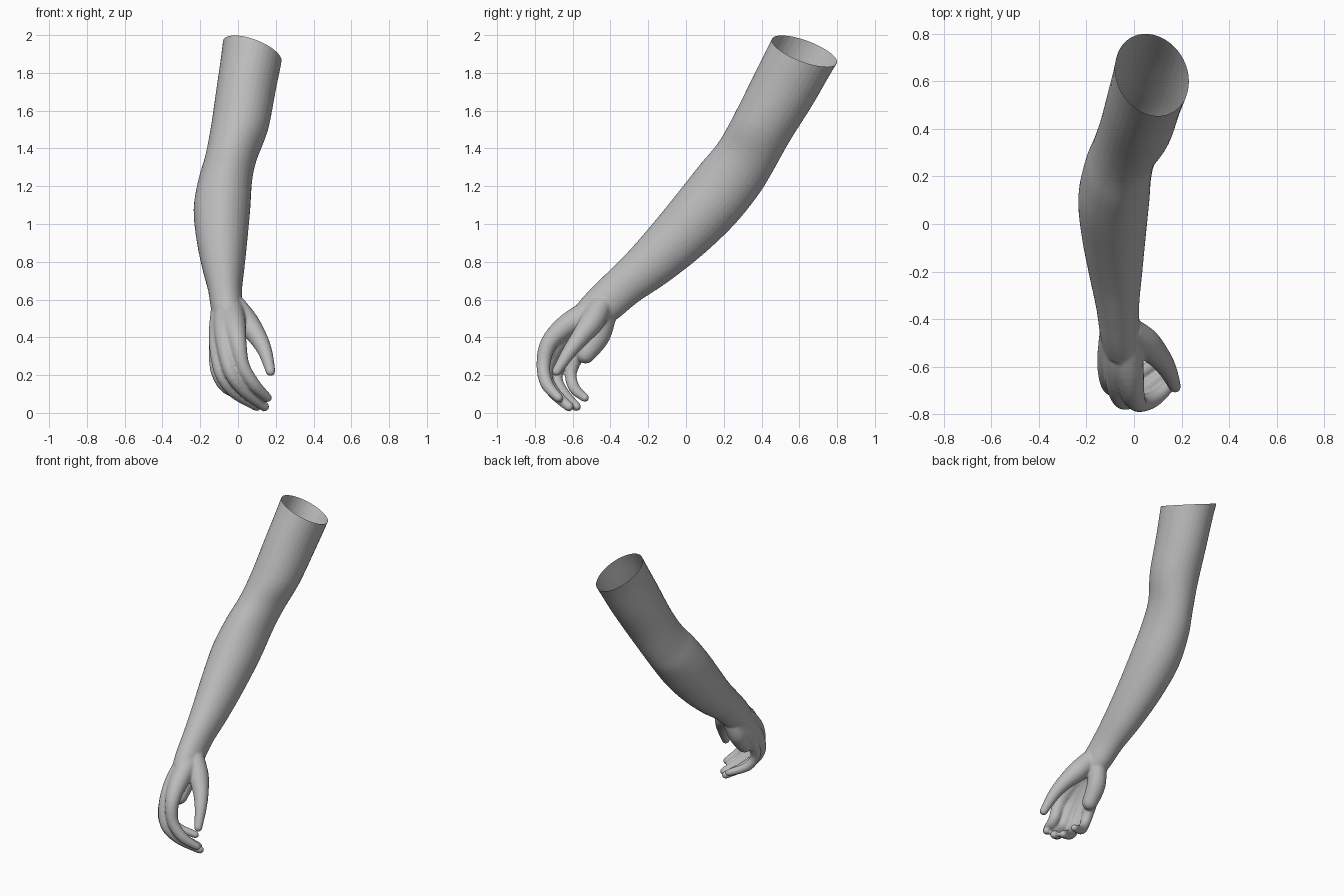
import bpy, bmesh, math
from mathutils import Vector

if "Cube" in bpy.data.objects:
    bpy.data.objects.remove(bpy.data.objects["Cube"])

skin = bpy.data.materials.new("warm_grey")
skin.diffuse_color = (0.5, 0.5, 0.5, 1)
skin.use_nodes = True
skin.node_tree.nodes["Principled BSDF"].inputs["Base Color"].default_value = skin.diffuse_color
bm = bmesh.new()


def spline(keys, steps):
    """Catmull-Rom through tuples of any length."""
    k = [keys[0]] + list(keys) + [keys[-1]]
    out = []
    for i in range(1, len(k) - 2):
        for s in range(steps):
            t = s / steps
            out.append([0.5 * (2 * b + (c - a) * t + (2 * a - 5 * b + 4 * c - d) * t * t
                               + (3 * b - a - 3 * c + d) * t ** 3)
                        for a, b, c, d in zip(*k[i - 1:i + 3])])
    out.append(list(keys[-1]))
    return out


def loft(rings, sides):
    """Closed skin through rings given as (centre, half axis u, half axis v)."""
    loops = []
    for c, u, v in rings:
        loops.append([bm.verts.new(c + u * math.cos(a) + v * math.sin(a))
                      for a in (2 * math.pi * i / sides for i in range(sides))])
    for p, q in zip(loops, loops[1:]):
        for i in range(sides):
            j = (i + 1) % sides
            bm.faces.new((p[i], p[j], q[j], q[i]))
    bm.faces.new(loops[0][::-1])
    bm.faces.new(loops[-1])


def digit(keys):
    """Round tapering tube with a domed tip; keys are (x, y, z, radius)."""
    pts = spline(keys, 5)
    rings = []
    for i, p in enumerate(pts):
        a, b = pts[max(i - 1, 0)], pts[min(i + 1, len(pts) - 1)]
        d = (Vector(b[:3]) - Vector(a[:3])).normalized()
        u = d.cross(Vector((1, -1, 0.1))).normalized()
        rings.append((Vector(p[:3]), u * p[3], d.cross(u) * p[3]))
    c, u, v = rings[-1]
    r = u.length
    for a in (0.5, 1.0, 1.4):
        rings.append((c + d * r * math.sin(a), u * math.cos(a), v * math.cos(a)))
    loft(rings, 16)


# Arm: left x, right x, front edge (y, z), back edge (y, z)
arm = [(-0.07, 0.26, 0.52, 2.11, 0.89, 1.99),
       (-0.09, 0.235, 0.44, 1.95, 0.78, 1.82),
       (-0.115, 0.20, 0.36, 1.79, 0.67, 1.63),
       (-0.145, 0.16, 0.25, 1.57, 0.55, 1.44),
       (-0.175, 0.10, 0.17, 1.43, 0.455, 1.27),
       (-0.21, 0.075, 0.07, 1.31, 0.38, 1.15),
       (-0.235, 0.065, -0.04, 1.17, 0.25, 0.99),
       (-0.22, 0.05, -0.17, 1.01, 0.08, 0.83),
       (-0.19, 0.035, -0.30, 0.86, -0.10, 0.69),
       (-0.16, 0.022, -0.43, 0.73, -0.25, 0.59),
       (-0.145, 0.025, -0.53, 0.63, -0.36, 0.50),
       (-0.13, 0.03, -0.59, 0.56, -0.43, 0.46)]
loft([(Vector(((l + r) / 2, (fy + by) / 2, (fz + bz) / 2)),
       Vector(((r - l) / 2, 0, 0)), Vector((0, (by - fy) / 2, (bz - fz) / 2)))
      for l, r, fy, fz, by, bz in spline(arm, 4)], 32)

# Index, middle, ring and little finger, each starting at the wrist
digit([(-.04, -.46, .56, .07), (-.02, -.62, .47, .062), (0, -.725, .37, .046),
       (.025, -.755, .25, .037), (.085, -.735, .15, .034), (.155, -.675, .08, .025)])
digit([(-.06, -.46, .55, .07), (-.07, -.60, .45, .06), (-.065, -.70, .34, .046),
       (-.035, -.745, .21, .038), (.035, -.705, .115, .034), (.14, -.62, .033, .026)])
digit([(-.08, -.45, .54, .065), (-.10, -.56, .43, .055), (-.105, -.645, .32, .044),
       (-.085, -.69, .20, .036), (-.02, -.655, .11, .033), (.10, -.58, .033, .025)])
digit([(-.07, -.44, .53, .06), (-.10, -.51, .41, .05), (-.115, -.575, .305, .04),
       (-.11, -.61, .21, .032), (-.06, -.59, .13, .03), (.045, -.535, .08, .023)])
# Thumb, then the heel of the palm
digit([(-.02, -.45, .57, .06), (.045, -.50, .48, .065), (.105, -.56, .40, .05),
       (.145, -.62, .32, .038), (.172, -.685, .22, .026)])
digit([(-.05, -.42, .53, .055), (-.075, -.46, .41, .06), (-.08, -.53, .31, .05)])

bmesh.ops.recalc_face_normals(bm, faces=bm.faces[:])
mesh = bpy.data.meshes.new("arm_and_hand")
bm.to_mesh(mesh)
bm.free()
obj = bpy.data.objects.new("arm_and_hand", mesh)
bpy.context.collection.objects.link(obj)

# Merge the volumes into one soft skin
rem = obj.modifiers.new("merge", 'REMESH')
rem.mode, rem.voxel_size = 'VOXEL', 0.008
smo = obj.modifiers.new("soften", 'SMOOTH')
smo.factor, smo.iterations = 0.5, 5
body = bpy.data.meshes.new_from_object(obj.evaluated_get(bpy.context.evaluated_depsgraph_get()))
obj.modifiers.clear()
obj.data = body

# Cut the slanted open end of the upper arm
bm = bmesh.new()
bm.from_mesh(body)
bmesh.ops.bisect_plane(bm, geom=bm.verts[:] + bm.edges[:] + bm.faces[:],
                       plane_co=(0.07, 0.62, 1.92), plane_no=(0.39, 0.39, 1),
                       clear_outer=True)
for f in bm.faces:
    f.smooth = True
    f.material_index = 0
bm.to_mesh(body)
bm.free()
body.materials.clear()
body.materials.append(skin)
